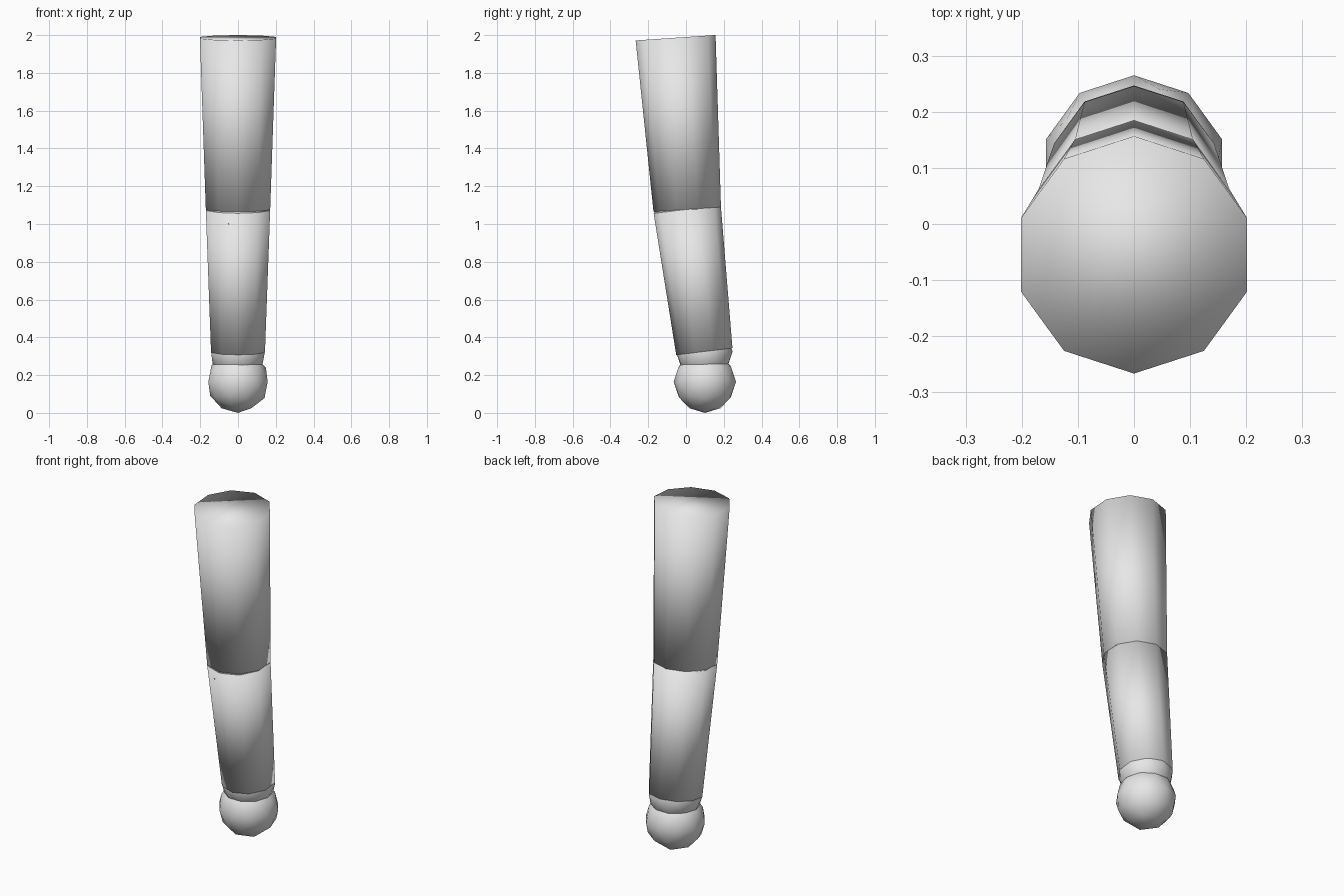
import bpy
from mathutils import Vector

cube = bpy.data.objects.get("Cube")
if cube:
    bpy.data.objects.remove(cube, do_unlink=True)

# One plain light grey for the whole limb
grey = bpy.data.materials.new("light_grey")
grey.use_nodes = True
colour = (0.8, 0.8, 0.8, 1.0)
grey.diffuse_color = colour
grey.node_tree.nodes["Principled BSDF"].inputs["Base Color"].default_value = colour


def finish(name):
    """Name the new part, colour it and smooth it all over."""
    part = bpy.context.object
    part.name = part.data.name = name
    part.data.materials.append(grey)
    for face in part.data.polygons:
        face.use_smooth = True
    return part


def segment(name, low, high, low_radius, high_radius):
    """Ten-sided tapered tube between two joint centres."""
    axis = high - low
    bpy.ops.mesh.primitive_cone_add(
        vertices=10, radius1=low_radius, radius2=high_radius,
        depth=axis.length, end_fill_type='NGON', location=(low + high) / 2)
    part = finish(name)
    part.rotation_euler = Vector((0, 0, 1)).rotation_difference(axis).to_euler()
    return part


def ball(name, centre, radius):
    """Low-poly round joint."""
    bpy.ops.mesh.primitive_ico_sphere_add(subdivisions=2, radius=radius, location=centre)
    return finish(name)


# Joint centres
shoulder = Vector((0, -0.055, 1.986))
elbow = Vector((0, 0.0065, 1.0775))
wrist = Vector((0, 0.097, 0.325))
palm = Vector((0, 0.1, 0.165))

# Limb segments
segment("upper_arm", elbow, shoulder, 0.179, 0.212)
segment("forearm", wrist, elbow, 0.15, 0.179)

# Joints and rounded end
ball("elbow_joint", elbow, 0.179)
ball("wrist_joint", wrist, 0.15)
ball("hand", palm, 0.165)
